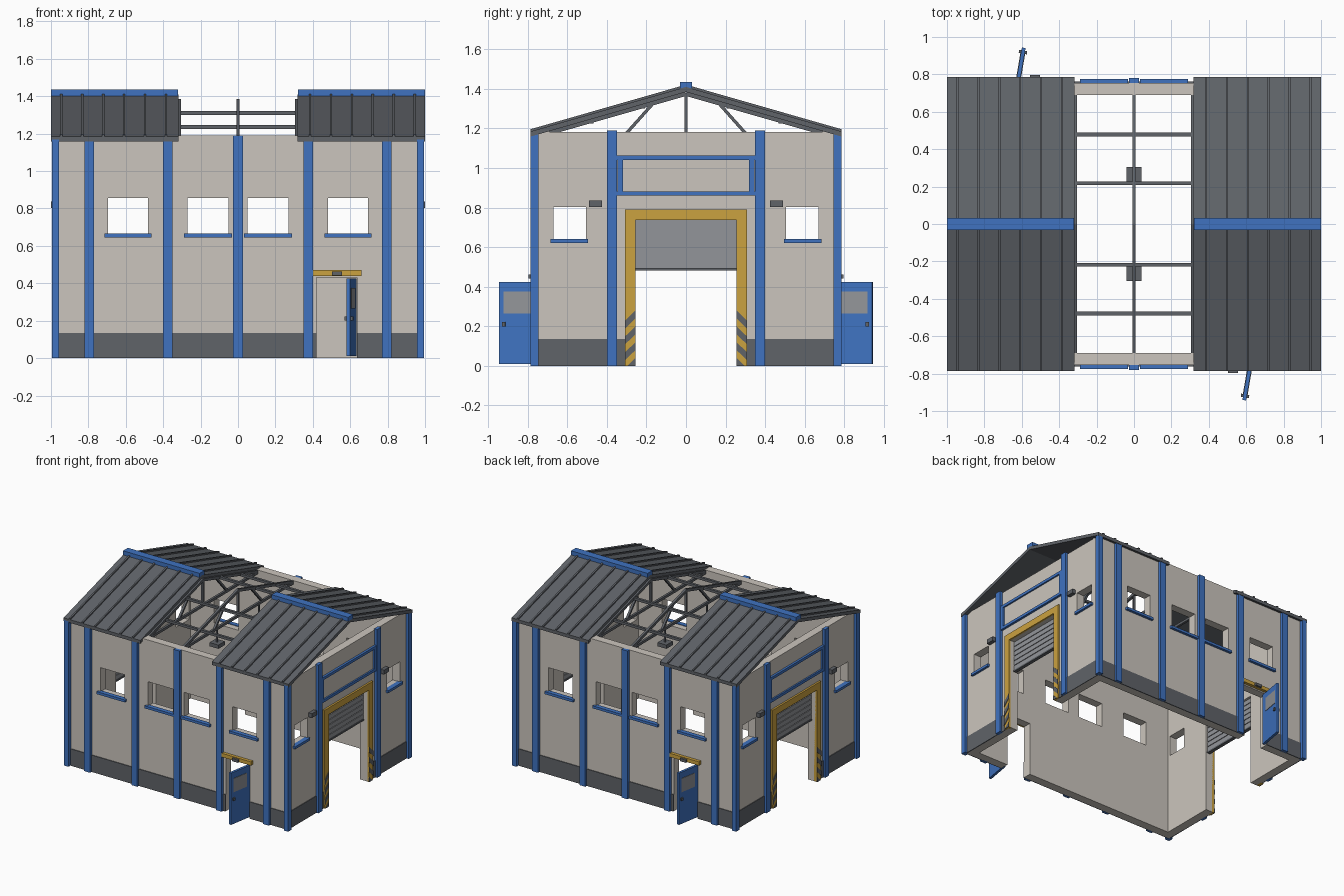
import bpy, bmesh
from math import pi
from mathutils import Matrix, Vector

cube = bpy.data.objects.get("Cube")
if cube:
    bpy.data.objects.remove(cube)


def material(name, rgb):
    m = bpy.data.materials.new(name)
    m.use_nodes = True
    m.diffuse_color = (*rgb, 1)
    m.node_tree.nodes["Principled BSDF"].inputs["Base Color"].default_value = (*rgb, 1)
    return m


cream = material("cream_plaster", (0.60, 0.56, 0.51))
blue = material("blue_paint", (0.05, 0.17, 0.53))
yellow = material("yellow_paint", (0.60, 0.36, 0.05))
dark = material("dark_grey", (0.115, 0.125, 0.14))
light = material("light_grey", (0.29, 0.30, 0.32))

paired = []   # parts repeated on the opposite side by a half turn


def finish(name, mat, bm, pair):
    bmesh.ops.recalc_face_normals(bm, faces=bm.faces)
    mesh = bpy.data.meshes.new(name)
    bm.to_mesh(mesh)
    bm.free()
    mesh.materials.append(mat)
    ob = bpy.data.objects.new(name, mesh)
    bpy.context.collection.objects.link(ob)
    if pair:
        paired.append(ob)
    return ob


def prism(name, mat, profile, x0, x1, pair=True):
    """Profile of (y, z) points extruded along x."""
    bm = bmesh.new()
    face = bm.faces.new([bm.verts.new((x0, y, z)) for y, z in profile])
    new = bmesh.ops.extrude_face_region(bm, geom=[face])["geom"]
    bmesh.ops.translate(bm, vec=(x1 - x0, 0, 0),
                        verts=[v for v in new if isinstance(v, bmesh.types.BMVert)])
    return finish(name, mat, bm, pair)


def box(name, mat, x, y, z, pair=True):
    return prism(name, mat, [(y[0], z[0]), (y[1], z[0]), (y[1], z[1]), (y[0], z[1])],
                 x[0], x[1], pair)


def strut(name, p, q, width, x0, x1, pair):
    """Bar between two (y, z) points."""
    p, q = Vector(p), Vector(q)
    n = (q - p).orthogonal().normalized() * width / 2
    return prism(name, dark, [p + n, q + n, q - n, p - n], x0, x1, pair)


def wall(name, start, end, height, holes, place, thickness):
    """Wall sheet on a grid of cuts, leaving out the holes, then thickened."""
    us = sorted({start, end, *[u for h in holes for u in h[:2]]})
    zs = sorted({0, height, *[z for h in holes for z in h[2:]]})
    bm = bmesh.new()
    grid = [[bm.verts.new(place(u, z)) for z in zs] for u in us]
    for i in range(len(us) - 1):
        for j in range(len(zs) - 1):
            u, z = (us[i] + us[i + 1]) / 2, (zs[j] + zs[j + 1]) / 2
            if not any(a < u < b and c < z < d for a, b, c, d in holes):
                bm.faces.new((grid[i][j], grid[i + 1][j], grid[i + 1][j + 1], grid[i][j + 1]))
    bmesh.ops.delete(bm, geom=[v for v in bm.verts if not v.link_faces], context='VERTS')
    new = bmesh.ops.extrude_face_region(bm, geom=bm.faces[:])["geom"]
    bmesh.ops.translate(bm, vec=thickness,
                        verts=[v for v in new if isinstance(v, bmesh.types.BMVert)])
    return finish(name, cream, bm, True)


X, Y, TOP = 0.97, 0.755, 1.19   # outer wall faces and wall height

# Front wall with four windows and a side door
windows = [(-0.695, -0.48), (-0.27, -0.05), (0.05, 0.27), (0.48, 0.695)]
door = (0.42, 0.635, 0, 0.43)
wall("front_wall", -X, X, TOP, [(a, b, 0.66, 0.855) for a, b in windows] + [door],
     lambda u, z: (u, -Y, z), (0, 0.065, 0))
for a, b in windows:
    box("front_window_sill", blue, (a - 0.018, b + 0.018), (-0.775, -0.74), (0.645, 0.665))
for a, b in ((-X, door[0]), (door[1], X)):
    box("front_base_band", dark, (a, b), (-Y - 0.006, -Y + 0.002), (0, 0.135))

# Left end wall with two windows and a gate
gate = (-0.255, 0.255, 0, 0.737)
wall("left_wall", -0.69, 0.69, 1.182,
     [(-0.67, -0.505, 0.64, 0.803), (0.505, 0.67, 0.64, 0.803), gate],
     lambda u, z: (X, u, z), (-0.065, 0, 0))


def span(s, a, b):
    return tuple(sorted((s * a, s * b)))


# Blue columns
for s in (-1, 1):
    box("front_corner_column", blue, span(s, 0.957, 0.995), (-0.785, -0.745), (0, 1.168))
    for c in (0.375, 0.795):
        box("front_column", blue, span(s, c - 0.026, c + 0.026), (-0.78, -0.75), (0, 1.17))
    box("left_column", blue, (0.965, 0.993), span(s, 0.348, 0.398), (0, TOP))
box("front_middle_column", blue, (-0.026, 0.026), (-0.78, -0.75), (0, TOP))

# Gate surround, hazard stripes, end window sills and wall lamps
for s in (-1, 1):
    box("left_window_sill", blue, (0.95, 0.988), span(s, 0.495, 0.685), (0.622, 0.642))
    box("left_base_band", dark, (X - 0.002, X + 0.006), span(s, 0.3, 0.75), (0, 0.135))
    box("left_wall_lamp", dark, (0.965, 1.0), span(s, 0.425, 0.49), (0.802, 0.836))
    box("left_gate_post", yellow, (0.96, 0.985), span(s, 0.255, 0.307), (0, 0.79))
    for k in range(4):
        z = k * 0.08 - 0.05
        pts = [(0.307, z), (0.255, z + 0.05), (0.255, z + 0.09), (0.307, z + 0.04)]
        if z < 0:
            pts = [(0.255, 0), (0.255, 0.04), (0.297, 0)]
        prism("left_gate_stripe", dark, [(s * y, h) for y, h in pts], 0.983, 0.989)
box("left_gate_lintel", yellow, (0.96, 0.985), (-0.255, 0.255), (0.737, 0.79))

# Half-raised roller shutter
box("left_shutter_back", light, (0.925, 0.931), (-0.255, 0.255), (0.487, 0.737))
for k in range(6):
    z = 0.497 + k * 0.04
    prism("left_shutter_slat", light,
          [(-0.255, z), (0.255, z), (0.255, z + 0.035), (-0.255, z + 0.035)], 0.918, 0.938)
box("left_shutter_rail", dark, (0.915, 0.942), (-0.255, 0.255), (0.483, 0.495))

# Framed sign panel above the gate
box("left_sign_panel", cream, (0.965, 0.976), (-0.33, 0.33), (0.87, 1.05))
for z in (0.86, 1.04):
    box("left_sign_rail", blue, (0.965, 0.988), (-0.348, 0.348), (z, z + 0.022))
for s in (-1, 1):
    box("left_sign_stile", blue, (0.965, 0.988), span(s, 0.318, 0.345), (0.87, 1.05))

# Side door header and lamp
box("front_door_header", yellow, (0.4, 0.66), (-0.78, -0.75), (0.44, 0.47))
box("front_door_lamp", dark, (0.503, 0.557), (-0.797, -0.775), (0.441, 0.463))

# Open door leaf, swung on its hinge
leaf = [box("front_door_leaf", blue, (-0.01, 0.01), (-0.21, 0), (0.01, 0.425)),
        box("front_door_pane", light, (-0.013, 0.013), (-0.187, -0.05), (0.265, 0.375)),
        box("front_door_handle", dark, (-0.022, 0.022), (-0.195, -0.178), (0.2, 0.222))]
for ob in leaf:
    ob.data.transform(Matrix.Translation((0.625, -0.735, 0)) @ Matrix.Rotation(-0.17, 4, 'Z'))


# Roof section with standing ribs and ridge cap
def chevron(y, eave, ridge, thick):
    return [(y, eave), (0, ridge), (-y, eave),
            (-y, eave - thick), (0, ridge - thick), (y, eave - thick)]


prism("left_roof", dark, chevron(0.785, 1.185, 1.41, 0.026), 0.318, 1.0)
for k in range(6):
    x = 0.385 + k * 0.112
    prism("left_roof_rib", dark, chevron(0.785, 1.196, 1.421, 0.02), x - 0.006, x + 0.006)
box("left_ridge_cap", blue, (0.32, 1.0), (-0.031, 0.031), (1.402, 1.435))


# Roof trusses, at the middle and beside each roof section
def truss(name, x, pair):
    a, b = x - 0.009, x + 0.009
    strut(name + "_bottom_chord", (-0.7, 1.17), (0.7, 1.17), 0.02, a, b, pair)
    strut(name + "_post", (0, 1.165), (0, 1.38), 0.014, a, b, pair)
    for s in (-1, 1):
        strut(name + "_top_chord", (s * 0.7, 1.175), (0, 1.375), 0.022, a, b, pair)
        strut(name + "_web", (s * 0.31, 1.165), (s * 0.17, 1.322), 0.016, a, b, pair)


truss("left_truss", 0.313, True)
truss("middle_truss", 0, False)

# Purlins and hanging lamps, front half
for y, z in ((0.478, 1.235), (0.218, 1.31)):
    box("front_purlin", dark, (-0.32, 0.32), (-y - 0.01, -y + 0.01), (z - 0.01, z + 0.01))
box("front_hanging_lamp", dark, (-0.04, 0.04), (-0.305, -0.225), (1.03, 1.06))
box("front_lamp_rod", dark, (-0.005, 0.005), (-0.27, -0.26), (1.055, 1.165))

# Opposite side: a half turn about the vertical axis
for ob in paired:
    twin = ob.copy()
    twin.name = ob.name.replace("front", "back").replace("left", "right")
    twin.matrix_world = Matrix.Rotation(pi, 4, 'Z')
    bpy.context.collection.objects.link(twin)
